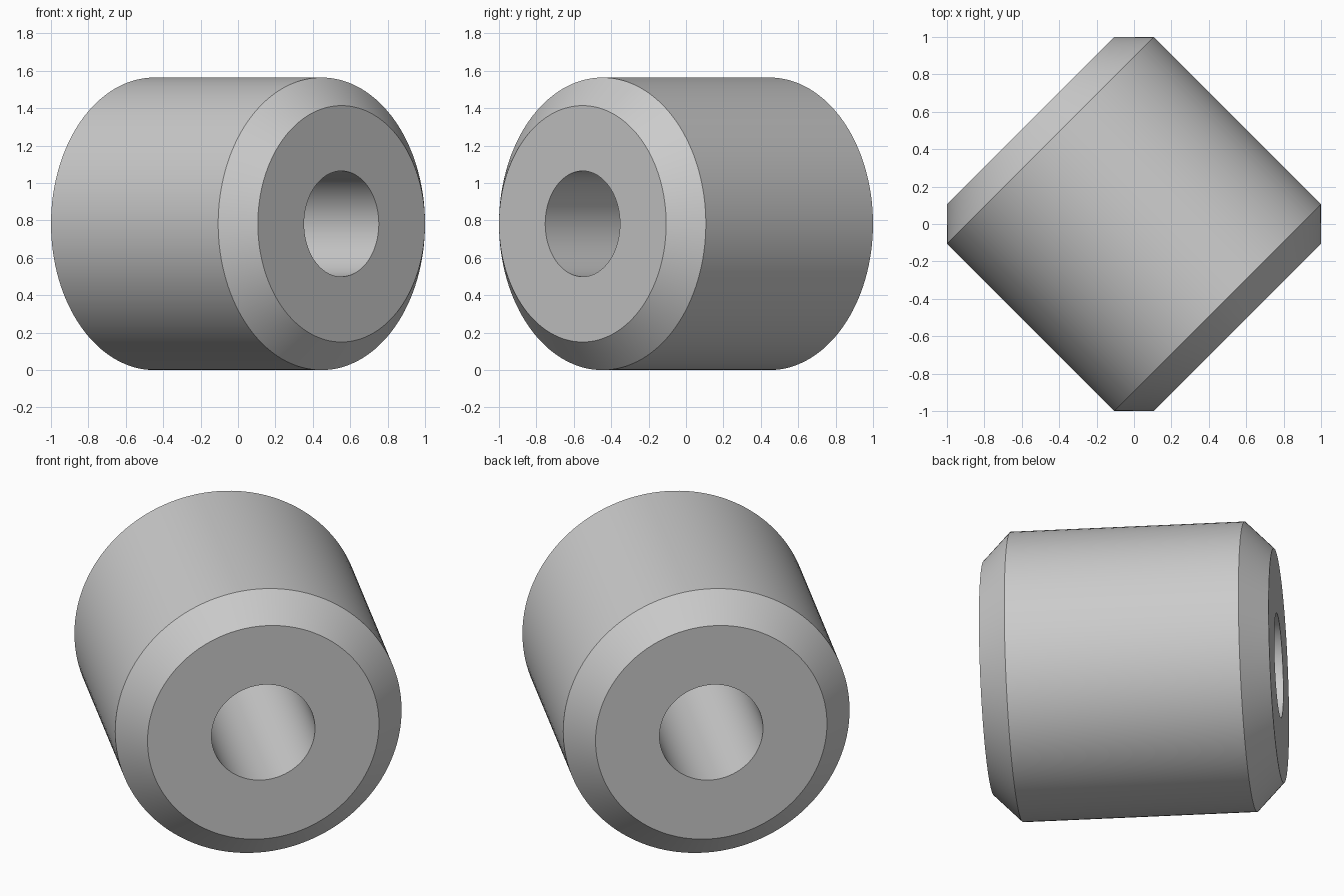
import bpy
import bmesh
from math import radians, tau
from mathutils import Matrix, Vector

cube = bpy.data.objects.get("Cube")
if cube:
    bpy.data.objects.remove(cube, do_unlink=True)

RADIUS = 0.782       # outer radius, also half the length
CHAMFER = 0.15
BORE = 0.2825
SEGMENTS = 128

# Plain grey material
grey = bpy.data.materials.new("light_grey")
grey.use_nodes = True
colour = (0.6, 0.6, 0.6, 1.0)
grey.diffuse_color = colour
grey.node_tree.nodes["Principled BSDF"].inputs["Base Color"].default_value = colour

# Half section of the bushing: (position along the axis, radius)
half = [(RADIUS, BORE), (RADIUS, RADIUS - CHAMFER), (RADIUS - CHAMFER, RADIUS)]
section = half + [(-a, r) for a, r in reversed(half)]

# Revolve the closed section around the local x axis
bm = bmesh.new()
verts = [bm.verts.new((a, 0, -r)) for a, r in section]
edges = [bm.edges.new((v, verts[i - 1])) for i, v in enumerate(verts)]
bmesh.ops.spin(bm, geom=verts + edges, cent=Vector(), axis=(1, 0, 0),
               angle=tau, steps=SEGMENTS, use_merge=True)
bmesh.ops.remove_doubles(bm, verts=bm.verts, dist=0.0001)
bmesh.ops.recalc_face_normals(bm, faces=bm.faces)

# Lay the axis diagonally and rest the part on the ground
bm.transform(Matrix.Translation((0, 0, RADIUS)) @ Matrix.Rotation(radians(-45), 4, "Z"))
mesh = bpy.data.meshes.new("chamfered_bushing")
bm.to_mesh(mesh)
bm.free()
mesh.materials.append(grey)

bushing = bpy.data.objects.new("chamfered_bushing", mesh)
bpy.context.collection.objects.link(bushing)
bpy.ops.object.select_all(action="DESELECT")
bushing.select_set(True)
bpy.context.view_layer.objects.active = bushing
bpy.ops.object.shade_smooth_by_angle(angle=radians(30))
